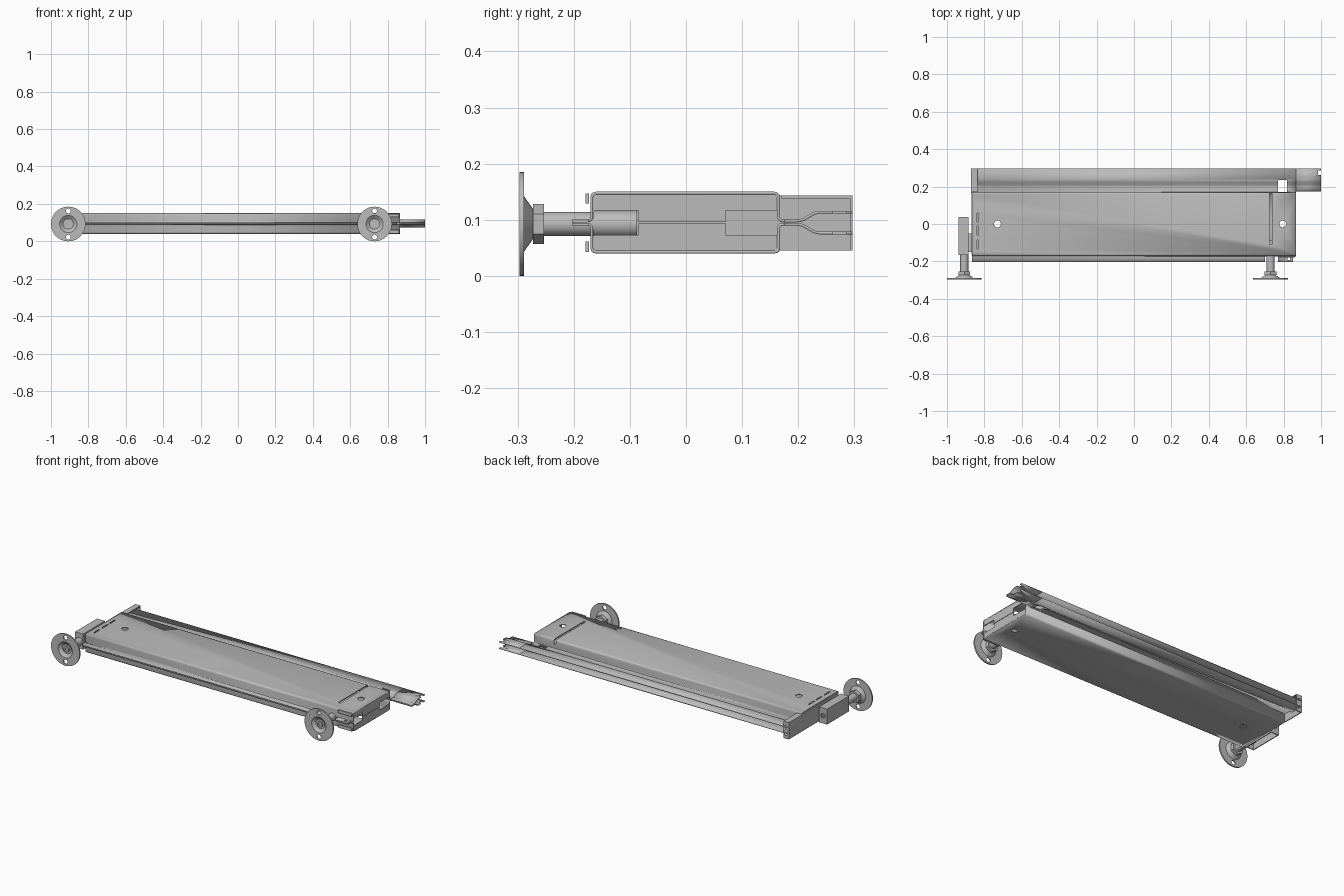
import bpy, bmesh, math
from mathutils import Matrix, Vector

cube = bpy.data.objects.get("Cube")
if cube:
    bpy.data.objects.remove(cube, do_unlink=True)

steel = bpy.data.materials.new("grey steel")
steel.use_nodes = True
GREY = (0.5, 0.5, 0.5, 1)
steel.diffuse_color = GREY
steel.node_tree.nodes["Principled BSDF"].inputs["Base Color"].default_value = GREY

MID = 0.095      # seam height of the two shells
AXIS_Z = 0.0925  # height of the foot axes
GAUGE = 0.005    # sheet thickness


def finish(name, bm, smooth=False):
    bmesh.ops.recalc_face_normals(bm, faces=bm.faces)
    mesh = bpy.data.meshes.new(name)
    bm.to_mesh(mesh)
    bm.free()
    mesh.materials.append(steel)
    ob = bpy.data.objects.new(name, mesh)
    bpy.context.collection.objects.link(ob)
    if smooth:
        bpy.ops.object.select_all(action='DESELECT')
        ob.select_set(True)
        bpy.context.view_layer.objects.active = ob
        bpy.ops.object.shade_smooth_by_angle(angle=math.radians(35))
    return ob


def add_box(bm, x0, x1, y0, y1, z0, z1):
    size = Matrix.Diagonal((x1 - x0, y1 - y0, z1 - z0, 1))
    place = Matrix.Translation(((x0 + x1) / 2, (y0 + y1) / 2, (z0 + z1) / 2))
    bmesh.ops.create_cube(bm, size=1, matrix=place @ size)


def boxes(name, *limits):
    bm = bmesh.new()
    for lim in limits:
        add_box(bm, *lim)
    return finish(name, bm)


def add_cyl(bm, centre, r, depth, axis='Y', sides=32):
    turn = {'X': Matrix.Rotation(math.pi / 2, 4, 'Y'),
            'Y': Matrix.Rotation(math.pi / 2, 4, 'X'), 'Z': Matrix()}[axis]
    bmesh.ops.create_cone(bm, cap_ends=True, segments=sides, radius1=r, radius2=r,
                          depth=depth, matrix=Matrix.Translation(centre) @ turn)


def cylinder(name, x, y0, y1, r, sides=32):
    bm = bmesh.new()
    add_cyl(bm, (x, (y0 + y1) / 2, AXIS_Z), r, y1 - y0, 'Y', sides)
    return finish(name, bm, sides > 6)


def bake(ob, cutter=None):
    """Apply the modifiers, with an optional cut, and drop the cutter."""
    if cutter:
        cutter.hide_render = True
        mod = ob.modifiers.new("cut", 'BOOLEAN')
        mod.operation, mod.object, mod.solver = 'DIFFERENCE', cutter, 'EXACT'
    bpy.context.view_layer.update()
    dg = bpy.context.evaluated_depsgraph_get()
    mesh = bpy.data.meshes.new_from_object(ob.evaluated_get(dg))
    ob.modifiers.clear()
    ob.data = mesh
    if cutter:
        bpy.data.objects.remove(cutter, do_unlink=True)


def rounded(path, r=0.008, steps=3):
    """Replace the inner corners of a path by short curves."""
    pts = [Vector(p) for p in path]
    out = [pts[0]]
    for a, b, c in zip(pts, pts[1:], pts[2:]):
        p, q = b + (a - b).normalized() * r, b + (c - b).normalized() * r
        for i in range(steps + 1):
            t = i / steps
            out.append(p.lerp(b, t).lerp(b.lerp(q, t), t))
    return out + [pts[-1]]


def sheet(name, path, x0, x1, side):
    """Folded sheet running along x; heights are measured from the seam."""
    bm = bmesh.new()
    rows = [[bm.verts.new((x, p.x, MID + side * p.y)) for x in (x0, x1)]
            for p in rounded(path)]
    for a, b in zip(rows, rows[1:]):
        bm.faces.new((a[0], a[1], b[1], b[0]))
    ob = finish(name, bm, True)
    mod = ob.modifiers.new("gauge", 'SOLIDIFY')
    mod.thickness, mod.offset = GAUGE, 0
    return ob


def panel_cutter(top):
    bm = bmesh.new()
    for x in (-0.73, 0.795):                                   # round holes
        add_cyl(bm, (x, 0, MID), 0.018, 0.2, 'Z', 24)
    add_box(bm, 0.7, 0.77, -0.25, -0.174, 0.05, 0.14)          # foot clearance
    add_box(bm, 0.85, 0.9, -0.25, -0.174, 0.05, 0.14)          # flange end
    add_box(bm, 0.82, 0.835, -0.193, -0.178, 0.05, 0.14)       # flange hole
    add_box(bm, 0.77, 0.818, 0.171, 0.235, 0.05, 0.14)         # rail notch
    if top:
        add_box(bm, 0.724, 0.737, -0.11, 0.18, 0.125, 0.2)     # cross slot
        for y in (-0.11, -0.035, 0.035):                       # fold slots
            add_box(bm, -0.839, -0.831, y - 0.025, y + 0.025, 0.13, 0.2)
    return finish("panel_cutter", bm)


# Upper and lower shells: front lip, box section and forked rear rail
rail = [(0.165, 0.003), (0.205, 0.003), (0.232, 0.0185), (0.297, 0.0185)]
shell = [(-0.203, 0.003), (-0.168, 0.003), (-0.168, 0.0525), (0.165, 0.0525)] + rail
for label, side in (("upper", 1), ("lower", -1)):
    ob = sheet(label + "_shell", shell, -0.865, 0.865, side)
    bake(ob, panel_cutter(side > 0))
    ob = sheet(label + "_rail_end", [(0.175, 0.003)] + rail[1:], 0.865, 1.0, side)
    bm = bmesh.new()
    add_box(bm, 0.985, 1.1, 0.262, 0.285, 0, 0.2)
    bake(ob, finish("rail_cutter", bm))

# End wall at the left, notched at both corners, with a seam between its flaps
for label, side in (("upper", 1), ("lower", -1)):
    z = sorted((MID + side * 0.022, MID + side * 0.051))
    zc = sorted((MID + side * 0.001, MID + side * 0.022))
    boxes(label + "_end_flap", (0.86, 0.865, -0.165, 0.163, *z),
          (0.86, 0.865, -0.085, 0.07, *zc))
    zt = sorted((MID + side * 0.034, MID + side * 0.052))
    boxes(label + "_front_tab", (0.77, 0.86, -0.179, -0.173, *zt))

# Right end: wall, and rear bracket that closes the rail
boxes("right_end_wall", (-0.87, -0.865, -0.165, 0.165, 0.045, 0.145))
boxes("rear_bracket", (-0.872, -0.867, 0.165, 0.297, 0.045, 0.143),
      (-0.867, -0.837, 0.17, 0.297, 0.138, 0.143))
ob = boxes("rear_bracket_face", (-0.867, -0.837, 0.292, 0.297, 0.045, 0.138))
bm = bmesh.new()
for z in (0.07, 0.115):
    add_cyl(bm, (-0.852, 0.295, z), 0.007, 0.03, 'Y', 16)
bake(ob, finish("bracket_cutter", bm))

# Foot bracket beside the right end, open underneath
ob = boxes("foot_bracket", (-0.937, -0.885, -0.165, 0.037, 0.05, 0.14))
bm = bmesh.new()
add_box(bm, -0.932, -0.89, -0.16, 0.032, 0, 0.135)
bake(ob, finish("hollow_cutter", bm))
bm = bmesh.new()
add_cyl(bm, (-0.911, 0.035, 0.095), 0.014, 0.03, 'Y', 20)
bake(ob, finish("hole_cutter", bm))
boxes("foot_bracket_link", (-0.89, -0.865, -0.15, -0.05, 0.065, 0.125))

# Levelling feet: dished plate, socket, nut and threaded rod
dish = [(0, -0.283), (0.028, -0.283), (0.046, -0.297), (0.0925, -0.297),
        (0.0925, -0.289), (0.05, -0.289), (0.026, -0.272), (0, -0.272)]
for label, x, rod_end in (("right", -0.9075, -0.13), ("left", 0.73, -0.088)):
    bm = bmesh.new()
    verts = [bm.verts.new((x + r, y, AXIS_Z)) for r, y in dish]
    edges = [bm.edges.new(pair) for pair in zip(verts, verts[1:])]
    bmesh.ops.spin(bm, geom=verts + edges, cent=(x, 0, AXIS_Z), axis=(0, 1, 0),
                   angle=math.tau, steps=48, use_duplicate=False)
    bmesh.ops.remove_doubles(bm, verts=bm.verts, dist=0.0001)
    plate = finish(label + "_foot_plate", bm, True)
    bm = bmesh.new()
    for dz in (-0.07, 0.07):
        add_cyl(bm, (x, -0.293, AXIS_Z + dz), 0.013, 0.04, 'Y', 20)
    bake(plate, finish("foot_cutter", bm))

    socket = cylinder(label + "_foot_socket", x, -0.29, -0.28, 0.017)
    bm = bmesh.new()
    add_cyl(bm, (x, -0.292, AXIS_Z), 0.009, 0.014, 'Y', 6)
    bake(socket, finish("hex_cutter", bm))
    cylinder(label + "_foot_nut", x, -0.273, -0.253, 0.036, 6)
    cylinder(label + "_foot_rod", x, -0.275, rod_end, 0.0215)
cylinder("left_rod_sleeve", 0.73, -0.165, -0.087, 0.024)
